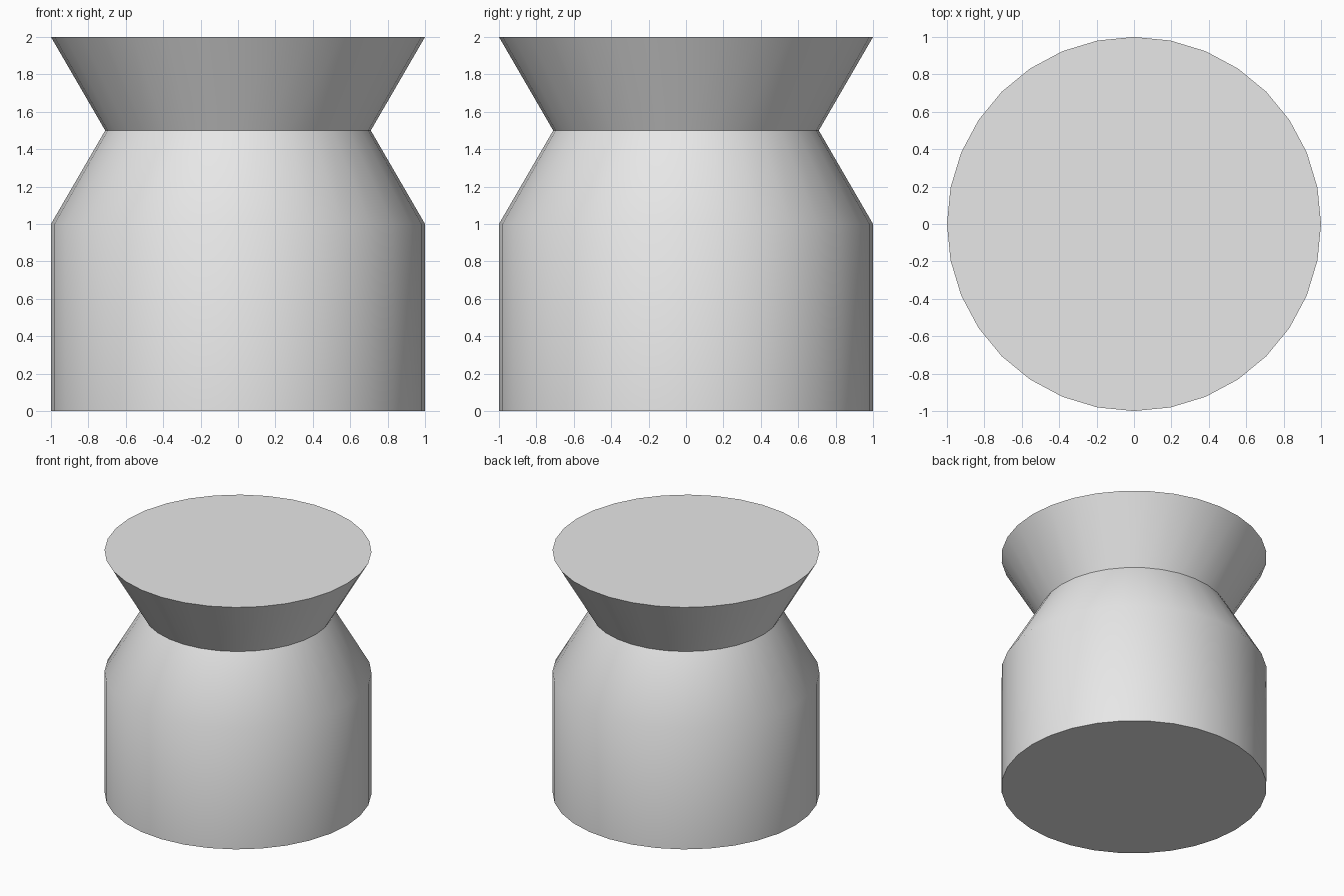
import bpy
import bmesh
import math

cube = bpy.data.objects.get("Cube")
if cube:
    bpy.data.objects.remove(cube, do_unlink=True)

SIDES = 32

# Plain grey material
grey = bpy.data.materials.new("plain grey")
grey.use_nodes = True
colour = (0.8, 0.8, 0.8, 1)
grey.diffuse_color = colour
grey.node_tree.nodes["Principled BSDF"].inputs["Base Color"].default_value = colour

# Vessel: straight body, tapered shoulder, narrow neck and flared top
profile = [(1, 0), (1, 1), (0.71, 1.5), (1, 2)]
bm = bmesh.new()
rings = [
    [bm.verts.new((radius * math.cos(math.tau * i / SIDES),
                   radius * math.sin(math.tau * i / SIDES), z))
     for i in range(SIDES)]
    for radius, z in profile
]
for lower, upper in zip(rings, rings[1:]):
    for i in range(SIDES):
        j = (i + 1) % SIDES
        bm.faces.new((lower[i], lower[j], upper[j], upper[i]))

# Flat base and lid
bm.faces.new(rings[0][::-1])
bm.faces.new(rings[-1])

mesh = bpy.data.meshes.new("flared_vessel")
bm.to_mesh(mesh)
bm.free()
mesh.materials.append(grey)
vessel = bpy.data.objects.new("flared_vessel", mesh)
bpy.context.collection.objects.link(vessel)

# Smooth sides with crisp neck and rims
bpy.ops.object.select_all(action="DESELECT")
vessel.select_set(True)
bpy.context.view_layer.objects.active = vessel
bpy.ops.object.shade_smooth_by_angle(angle=math.radians(40))
